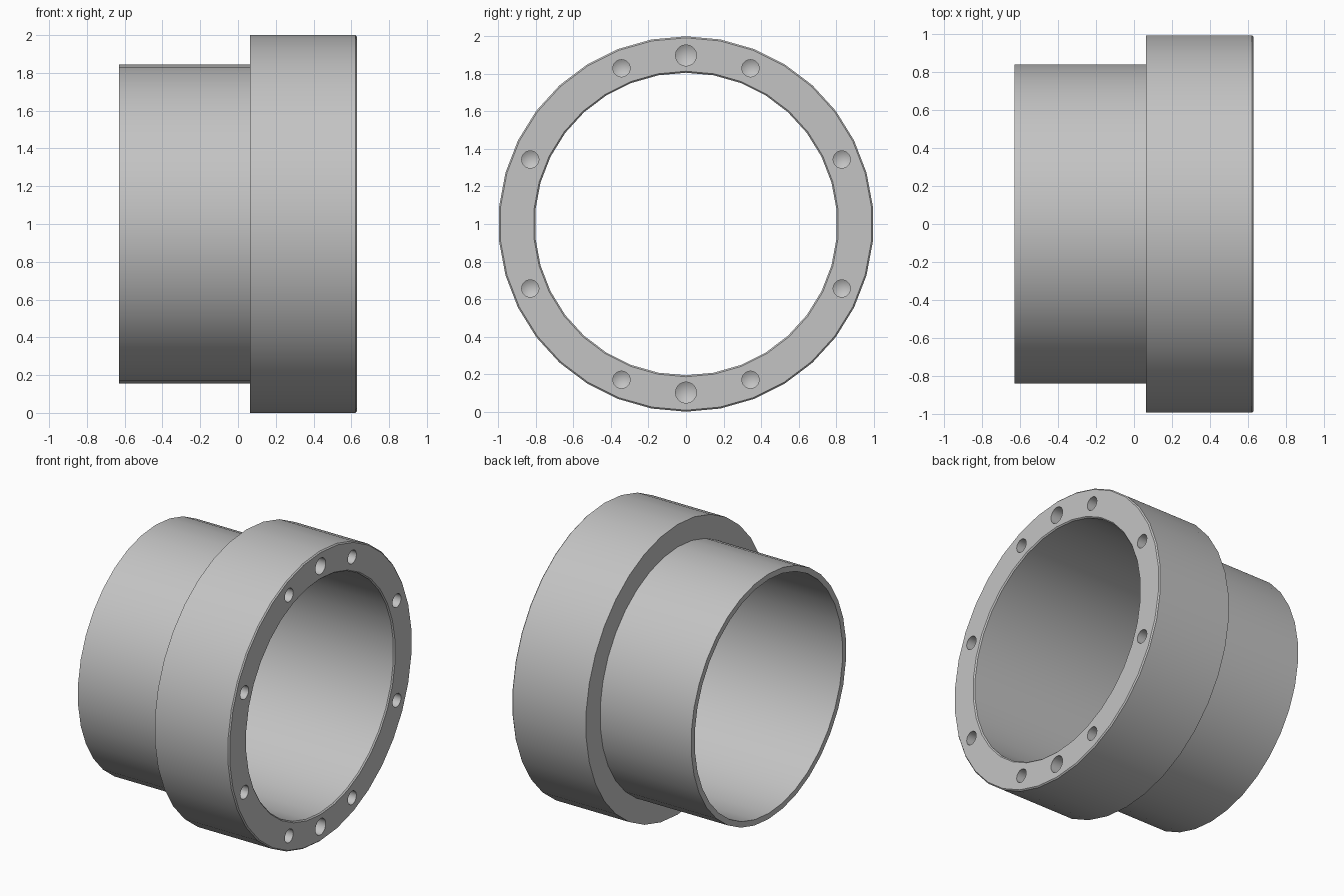
import bpy, bmesh
from math import pi, sin, cos, tan, radians
from mathutils import Vector

cube = bpy.data.objects.get("Cube")
if cube:
    bpy.data.objects.remove(cube, do_unlink=True)

SIDES = 34
CENTRE = Vector((0, 0, 1))
BACK, STEP, FRONT = -0.63, 0.064, 0.63
BORE_R, SLEEVE_R, FLANGE_R = 0.806, 0.845, 1.0
CHAMFER = 0.008
BOLT_R = 0.898

# Plain grey material
grey = bpy.data.materials.new("plain grey")
grey.use_nodes = True
colour = (0.55, 0.55, 0.55, 1)
grey.diffuse_color = colour
grey.node_tree.nodes["Principled BSDF"].inputs["Base Color"].default_value = colour


def revolve(bm, profile, centre, steps, closed):
    """Spin (x, radius) points around an x-directed axis through centre."""
    verts = [bm.verts.new(centre + Vector((x, 0, r))) for x, r in profile]
    edges = [bm.edges.new(pair) for pair in zip(verts, verts[1:])]
    if closed:
        edges.append(bm.edges.new((verts[-1], verts[0])))
    bmesh.ops.spin(bm, geom=verts + edges, cent=centre, axis=(1, 0, 0),
                   angle=2 * pi, steps=steps, use_merge=True)


def finish(bm, name):
    bmesh.ops.remove_doubles(bm, verts=bm.verts, dist=1e-5)
    bmesh.ops.recalc_face_normals(bm, faces=bm.faces)
    mesh = bpy.data.meshes.new(name)
    bm.to_mesh(mesh)
    bm.free()
    mesh.materials.append(grey)
    obj = bpy.data.objects.new(name, mesh)
    bpy.context.collection.objects.link(obj)
    return obj


# Stepped sleeve with a wide flange, chamfered at the open flange end
bm = bmesh.new()
revolve(bm, [(BACK, BORE_R), (BACK, SLEEVE_R), (STEP, SLEEVE_R),
             (STEP, FLANGE_R), (FRONT - CHAMFER, FLANGE_R),
             (FRONT, FLANGE_R - CHAMFER), (FRONT, BORE_R + CHAMFER),
             (FRONT - CHAMFER, BORE_R)], CENTRE, SIDES, True)
collar = finish(bm, "flanged_collar")

# Drilled holes with conical ends: eight bolt holes and two larger pin holes
holes = [(22.5 + 45 * i, 0.046, 0.25) for i in range(8)]
holes += [(0, 0.056, 0.25), (180, 0.056, 0.25)]
bm = bmesh.new()
for angle, radius, depth in holes:
    a = radians(angle)
    spot = CENTRE + Vector((0, sin(a), cos(a))) * BOLT_R
    end = FRONT - depth
    tip = end - radius / tan(radians(59))
    revolve(bm, [(FRONT + 0.05, 0), (FRONT + 0.05, radius),
                 (end, radius), (tip, 0)], spot, 20, False)
drill = finish(bm, "hole_cutter")
drill.hide_render = True

cut = collar.modifiers.new("holes", "BOOLEAN")
cut.operation = "DIFFERENCE"
cut.solver = "EXACT"
cut.object = drill

bpy.ops.object.select_all(action="DESELECT")
collar.select_set(True)
bpy.context.view_layer.objects.active = collar
bpy.ops.object.modifier_apply(modifier=cut.name)
bpy.data.objects.remove(drill, do_unlink=True)
bpy.ops.object.shade_smooth_by_angle(angle=radians(30))
